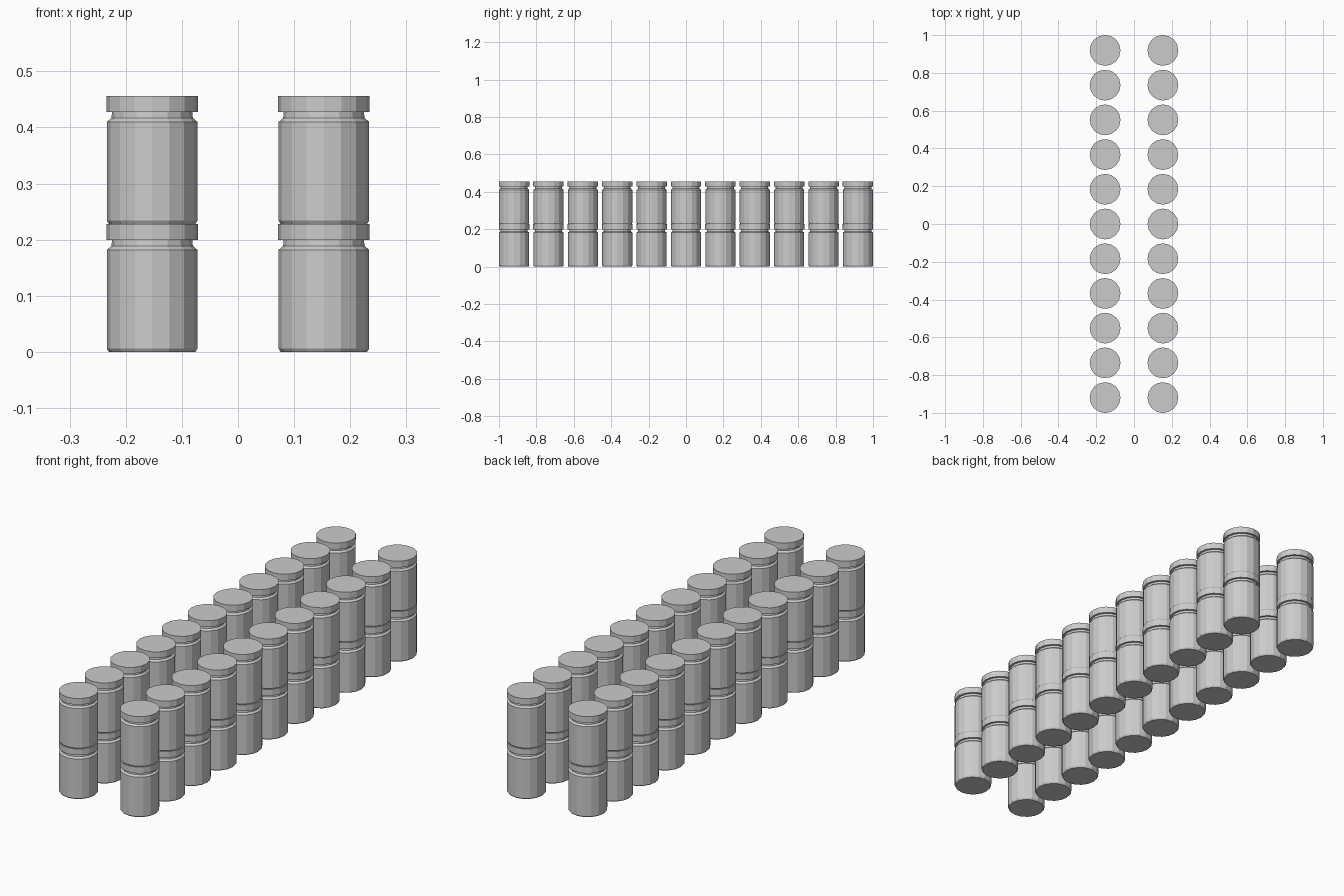
import bpy, bmesh
from math import sin, cos, pi

if "Cube" in bpy.data.objects:
    bpy.data.objects.remove(bpy.data.objects["Cube"])

SIDES = 16
LAYER = 0.228      # height of one jar
ROW_X = 0.153      # distance of each row from the centre
STEP = 0.1838      # spacing along a row

# radius, height outlines
BODY = [(0.077, 0.0), (0.0808, 0.006), (0.0808, 0.182), (0.0725, 0.189), (0.0715, 0.2)]
LID = [(0.0815, 0.1995), (0.0815, 0.228)]


def lathe(name, profile):
    """Closed flat-shaded solid turned from an outline."""
    bm = bmesh.new()
    rings = [[bm.verts.new((r * cos(2 * pi * i / SIDES), r * sin(2 * pi * i / SIDES), z))
              for i in range(SIDES)] for r, z in profile]
    for a, b in zip(rings, rings[1:]):
        for i in range(SIDES):
            j = (i + 1) % SIDES
            bm.faces.new((a[i], a[j], b[j], b[i]))
    bm.faces.new(rings[0][::-1])
    bm.faces.new(rings[-1])
    mesh = bpy.data.meshes.new(name)
    bm.to_mesh(mesh)
    bm.free()
    return mesh


parts = {"jar_body": lathe("jar_body", BODY), "jar_lid": lathe("jar_lid", LID)}

# two rows of eleven jars, stacked two high
for x in (-ROW_X, ROW_X):
    for n in range(-5, 6):
        for level in range(2):
            for name, mesh in parts.items():
                ob = bpy.data.objects.new(name, mesh)
                ob.location = (x, n * STEP, level * LAYER)
                bpy.context.collection.objects.link(ob)
